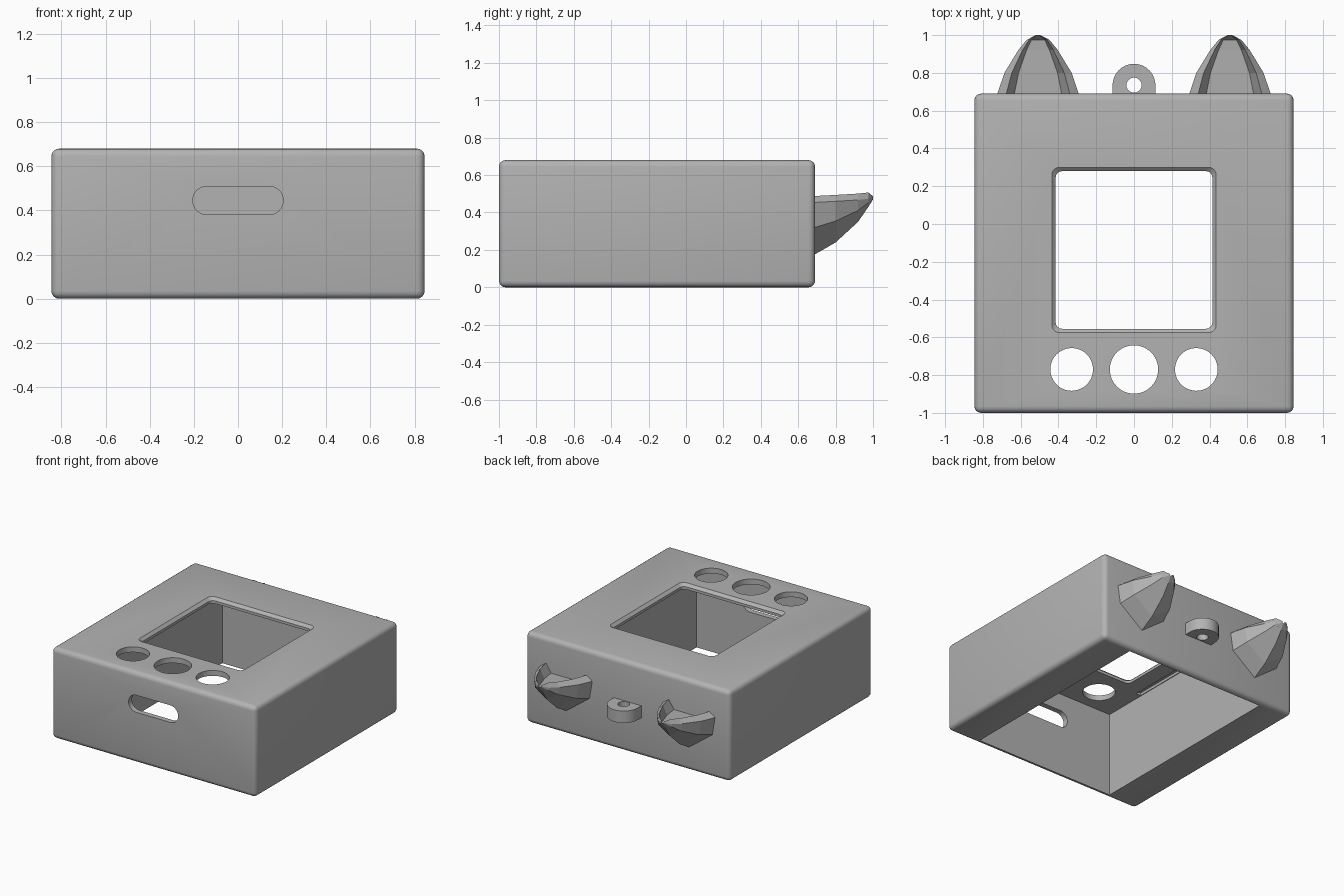
import bpy, bmesh
from math import pi, cos, sin
from mathutils import Matrix

if "Cube" in bpy.data.objects:
    bpy.data.objects.remove(bpy.data.objects["Cube"], do_unlink=True)

grey = bpy.data.materials.new("plain grey")
grey.use_nodes = True
colour = (0.45, 0.45, 0.45, 1)
grey.diffuse_color = colour
grey.node_tree.nodes["Principled BSDF"].inputs["Base Color"].default_value = colour


def finish(bm, name):
    bmesh.ops.recalc_face_normals(bm, faces=bm.faces)
    mesh = bpy.data.meshes.new(name)
    bm.to_mesh(mesh)
    bm.free()
    mesh.materials.append(grey)
    ob = bpy.data.objects.new(name, mesh)
    bpy.context.collection.objects.link(ob)
    return ob


def box(name, lo, hi, bevel=0, upright_only=False):
    bm = bmesh.new()
    bmesh.ops.create_cube(bm, size=1)
    for v in bm.verts:
        v.co = [lo[i] if v.co[i] < 0 else hi[i] for i in range(3)]
    if bevel:
        edges = [e for e in bm.edges if not upright_only
                 or abs(e.verts[0].co.z - e.verts[1].co.z) > 0.01]
        bmesh.ops.bevel(bm, geom=edges, offset=bevel, segments=4,
                        profile=0.5, affect='EDGES')
    return finish(bm, name)


def prism(name, outline, z0, z1, matrix=Matrix()):
    bm = bmesh.new()
    face = bm.faces.new([bm.verts.new((x, y, z0)) for x, y in outline])
    ext = bmesh.ops.extrude_face_region(bm, geom=[face])
    for v in ext["geom"]:
        if isinstance(v, bmesh.types.BMVert):
            v.co.z = z1
    bmesh.ops.transform(bm, matrix=matrix, verts=bm.verts)
    return finish(bm, name)


def arc(cx, cy, r, a0, a1, n):
    return [(cx + r * cos(a0 + (a1 - a0) * i / n),
             cy + r * sin(a0 + (a1 - a0) * i / n)) for i in range(n + 1)]


def circle(cx, cy, r):
    return arc(cx, cy, r, 0, 2 * pi, 48)[:-1]


def apply_cuts(ob, cutters):
    bpy.context.view_layer.objects.active = ob
    for c in cutters:
        m = ob.modifiers.new("cut", 'BOOLEAN')
        m.operation, m.solver, m.object = 'DIFFERENCE', 'EXACT', c
        bpy.ops.object.modifier_apply(modifier=m.name)
        bpy.data.objects.remove(c, do_unlink=True)


def smooth(ob):
    bpy.ops.object.select_all(action='DESELECT')
    ob.select_set(True)
    bpy.context.view_layer.objects.active = ob
    bpy.ops.object.shade_smooth_by_angle(angle=0.6)


# Shell, open underneath, with thick side walls
shell = box("shell", (-0.845, -1, 0), (0.845, 0.69, 0.68), 0.035)
cavity = box("cavity_cutter", (-0.585, -0.96, -0.1), (0.585, 0.65, 0.64))
window = box("window_cutter", (-0.415, -0.555, 0.5), (0.415, 0.28, 0.665), 0.035, True)

# Flared upper edge of the window
flare = box("flare_cutter", (-0.445, -0.585, 0.66), (0.445, 0.31, 0.69), 0.04, True)
for v in flare.data.vertices:
    if v.co.z < 0.67:
        v.co.x *= 0.415 / 0.445
        v.co.y = -0.1375 + (v.co.y + 0.1375) * 0.4175 / 0.4475

# Button holes, front slot and the groove under the top plate
holes = [prism("hole_cutter", circle(x, -0.77, r), 0.5, 0.8)
         for x, r in ((-0.33, 0.113), (0, 0.128), (0.33, 0.113))]
slot_outline = (arc(0.141, 0.445, 0.064, -pi / 2, pi / 2, 16)
                + arc(-0.141, 0.445, 0.064, pi / 2, 3 * pi / 2, 16))
slot = prism("slot_cutter", slot_outline, 0.9, 1.1, Matrix.Rotation(pi / 2, 4, 'X'))
groove = box("groove_cutter", (-0.58, -0.62, 0.6), (-0.54, -0.12, 0.66))
apply_cuts(shell, [cavity, window, flare, slot, groove] + holes)
smooth(shell)

# Hanging loop on the back
loop_outline = [(0.113, 0.67)] + arc(0, 0.735, 0.113, 0, pi, 32) + [(-0.113, 0.67)]
loop = prism("hanging_loop", loop_outline, 0.29, 0.38)
apply_cuts(loop, [prism("loop_cutter", circle(0, 0.735, 0.04), 0.2, 0.5)])
smooth(loop)


# Faceted ears: rings of (y, half width, bottom height, edge height)
EAR_RINGS = [(0.67, 0.222, 0.165, 0.453), (0.8, 0.178, 0.24, 0.46),
             (0.92, 0.105, 0.35, 0.467), (0.975, 0.06, 0.43, 0.473),
             (1.0, 0.012, 0.47, 0.48)]


def ear(name, cx):
    bm = bmesh.new()
    rings = []
    for y, w, bottom, edge in EAR_RINGS:
        k = min(1, w / 0.06)
        half = [(0.58 * w, edge - 0.03 * k), (0.78 * w, edge + 0.034 * k),
                (w, edge), (0.9 * w, edge - 0.48 * (edge - bottom))]
        section = half + [(0, bottom)] + [(-x, z) for x, z in reversed(half)]
        rings.append([bm.verts.new((cx + x, y, z)) for x, z in section])
    n = len(rings[0])
    for a, b in zip(rings, rings[1:]):
        for i in range(n):
            j = (i + 1) % n
            bm.faces.new((a[i], a[j], b[j], b[i]))
    bm.faces.new(rings[0])
    bm.faces.new(rings[-1])
    return finish(bm, name)


ear("left_ear", 0.508)
ear("right_ear", -0.508)
